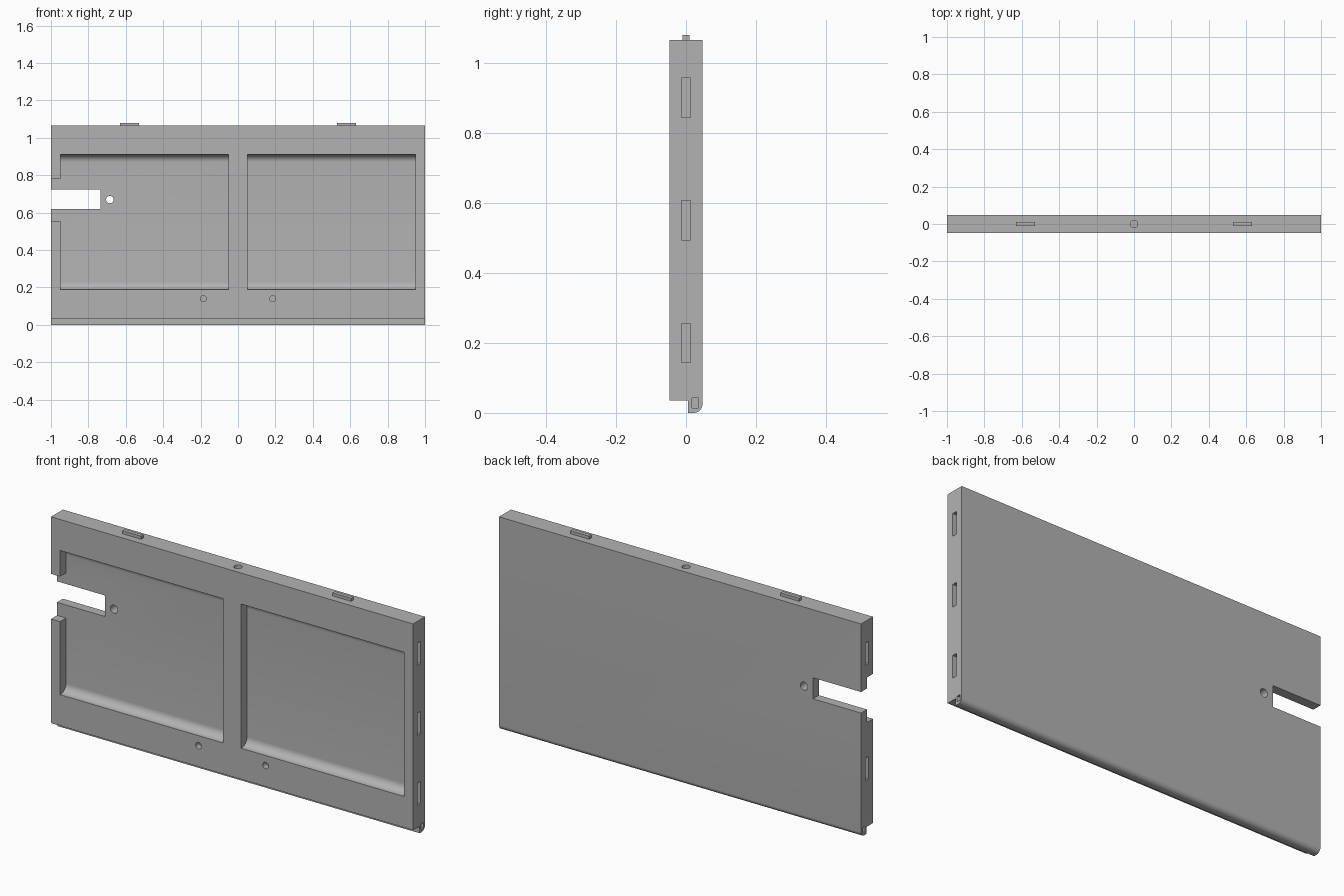
import bpy, bmesh, math
from mathutils import Matrix, Vector

if "Cube" in bpy.data.objects:
    bpy.data.objects.remove(bpy.data.objects["Cube"], do_unlink=True)

grey = bpy.data.materials.new("plain grey")
grey.use_nodes = True
GREY = (0.45, 0.45, 0.45, 1)
grey.diffuse_color = GREY
grey.node_tree.nodes["Principled BSDF"].inputs["Base Color"].default_value = GREY

HALF, TOP, STEP = 0.047, 1.065, 0.035   # half thickness, top edge, lip height


def finish(name, bm):
    bmesh.ops.recalc_face_normals(bm, faces=bm.faces)
    mesh = bpy.data.meshes.new(name)
    bm.to_mesh(mesh)
    bm.free()
    mesh.materials.append(grey)
    ob = bpy.data.objects.new(name, mesh)
    bpy.context.collection.objects.link(ob)
    return ob


def extrude_x(name, profile, x0, x1):
    """Sweep a (y, z) outline from x0 to x1."""
    bm = bmesh.new()
    face = bm.faces.new([bm.verts.new((x0, y, z)) for y, z in profile])
    new = bmesh.ops.extrude_face_region(bm, geom=[face])["geom"]
    verts = [v for v in new if isinstance(v, bmesh.types.BMVert)]
    bmesh.ops.translate(bm, vec=(x1 - x0, 0, 0), verts=verts)
    return finish(name, bm)


def box(name, x0, x1, y0, y1, z0, z1):
    return extrude_x(name, [(y0, z0), (y1, z0), (y1, z1), (y0, z1)], x0, x1)


def rod(name, centre, radius, depth, axis):
    bm = bmesh.new()
    turn = Vector((0, 0, 1)).rotation_difference(Vector(axis)).to_matrix().to_4x4()
    bmesh.ops.create_cone(bm, cap_ends=True, segments=24, radius1=radius, radius2=radius,
                          depth=depth, matrix=Matrix.Translation(centre) @ turn)
    return finish(name, bm)


def arc(cy, cz, r, start, steps=10):
    """Quarter circle counter-clockwise from the start angle in degrees."""
    angles = [math.radians(start + 90 * i / steps) for i in range(steps + 1)]
    return [(cy + r * math.cos(a), cz + r * math.sin(a)) for a in angles]


# Panel with a rounded lip along the lower back edge
R = 0.025
panel = extrude_x("panel", [(-HALF, STEP), (0.005, STEP), (0.005, 0)]
                  + arc(HALF - R, R, R, 270) + [(HALF, TOP), (-HALF, TOP)], -1, 1)

# Two front pockets with filleted top and bottom
cutters = []
F, LOW, HIGH = 0.04, 0.19, 0.91
pocket = [(-0.1, LOW)] + arc(-F, LOW + F, F, 270) + arc(-F, HIGH - F, F, 0) + [(-0.1, HIGH)]
for x0 in (-0.95, 0.05):
    cutters.append(extrude_x("pocket_cutter", pocket, x0, x0 + 0.9))

# Side opening in the rim, through notch and its hole
cutters.append(box("rim_cutter", -1.1, -0.94, -0.1, 0, 0.555, 0.78))
cutters.append(box("notch_cutter", -1.1, -0.735, -0.1, 0.1, 0.62, 0.725))
cutters.append(rod("through_hole_cutter", (-0.685, 0, 0.67), 0.02, 0.3, (0, 1, 0)))

# Blind holes in the front and top
for x in (-0.185, 0.185):
    cutters.append(rod("front_hole_cutter", (x, -HALF, 0.14), 0.016, 0.06, (0, 1, 0)))
cutters.append(rod("top_hole_cutter", (0, 0, TOP), 0.02, 0.06, (0, 0, 1)))

# Slots in both ends, and a small one in each end of the lip
for side, heights in ((1, (0.2, 0.55, 0.9)), (-1, (0.325, 0.9))):
    x0, x1 = sorted((side * 0.98, side * 1.05))
    for z in heights:
        cutters.append(box("slot_cutter", x0, x1, -0.013, 0.013, z - 0.056, z + 0.056))
    cutters.append(box("lip_slot_cutter", x0, x1, 0.017, 0.035, 0.014, 0.042))

# Apply the cuts in turn
bpy.context.view_layer.objects.active = panel
for cutter in cutters:
    cut = panel.modifiers.new("cut", "BOOLEAN")
    cut.operation = "DIFFERENCE"
    cut.solver = "EXACT"
    cut.object = cutter
    bpy.ops.object.modifier_apply(modifier=cut.name)
    bpy.data.objects.remove(cutter, do_unlink=True)

# Smooth the rounded surfaces only
bpy.ops.object.select_all(action="DESELECT")
panel.select_set(True)
bpy.ops.object.shade_smooth_by_angle(angle=math.radians(30))

# Locating tabs on the top edge
for name, x in (("left_tab", 0.58), ("right_tab", -0.58)):
    box(name, x - 0.052, x + 0.052, -0.01, 0.01, TOP - 0.01, 1.08)
